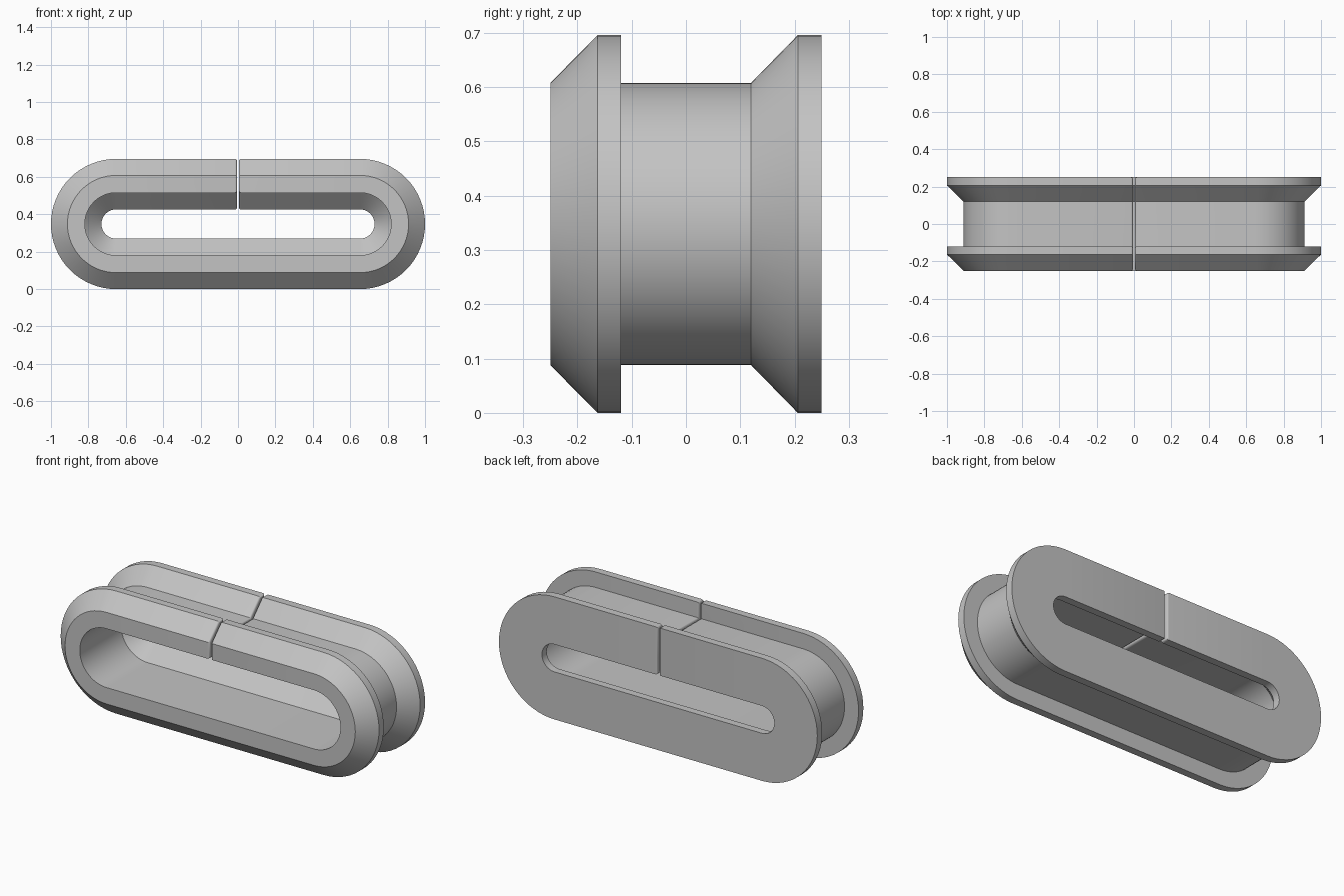
import bpy, bmesh
from math import sin, cos, pi, radians

cube = bpy.data.objects.get("Cube")
if cube:
    bpy.data.objects.remove(cube)

# Main sizes
R_OUT, R_MID, R_IN, R_HOLE = 0.348, 0.26, 0.167, 0.078
HALF = 1.0 - R_OUT      # half length of the straight runs
GAP = 0.005             # half width of the split
ROUND = 0.011           # rounding of the split's edges
STEPS = 32              # segments per rounded end

# Cross-section as (distance from centre line, depth)
profile = [
    (R_IN, -0.25), (R_MID, -0.25), (R_OUT, -0.163), (R_OUT, -0.12),
    (R_MID, -0.12), (R_MID, 0.12), (R_OUT, 0.206), (R_OUT, 0.25),
    (R_HOLE, 0.25), (R_HOLE, 0.207), (R_IN, 0.12),
]

# Stadium path from one side of the split round to the other: (centre x, angle)
path = [(GAP, pi / 2)]
path += [(HALF, pi / 2 - pi * i / STEPS) for i in range(STEPS + 1)]
path += [(-HALF, -pi / 2 - pi * i / STEPS) for i in range(STEPS + 1)]
path += [(-GAP, pi / 2)]

# Sweep the cross-section along the path
bm = bmesh.new()
rings = [[bm.verts.new((cx + r * cos(a), y, R_OUT + r * sin(a))) for r, y in profile]
         for cx, a in path]
n = len(profile)
for r0, r1 in zip(rings, rings[1:]):
    for i in range(n):
        j = (i + 1) % n
        bm.faces.new((r0[i], r0[j], r1[j], r1[i]))
caps = [bm.faces.new(rings[0]), bm.faces.new(rings[-1])]
bmesh.ops.recalc_face_normals(bm, faces=bm.faces)

# Round the edges where the ring is split
edges = [e for f in caps for e in f.edges]
bmesh.ops.bevel(bm, geom=edges, offset=ROUND, offset_type='OFFSET',
                segments=4, profile=0.5, affect='EDGES', clamp_overlap=True)
bmesh.ops.recalc_face_normals(bm, faces=bm.faces)

mesh = bpy.data.meshes.new("split_grommet")
bm.to_mesh(mesh)
bm.free()
grommet = bpy.data.objects.new("split_grommet", mesh)
bpy.context.collection.objects.link(grommet)

# Plain grey material
grey = bpy.data.materials.new("plain_grey")
grey.use_nodes = True
colour = (0.55, 0.55, 0.55, 1)
grey.diffuse_color = colour
grey.node_tree.nodes["Principled BSDF"].inputs["Base Color"].default_value = colour
mesh.materials.append(grey)

# Smooth curves, crisp profile corners
bpy.ops.object.select_all(action='DESELECT')
grommet.select_set(True)
bpy.context.view_layer.objects.active = grommet
bpy.ops.object.shade_smooth_by_angle(angle=radians(30))
